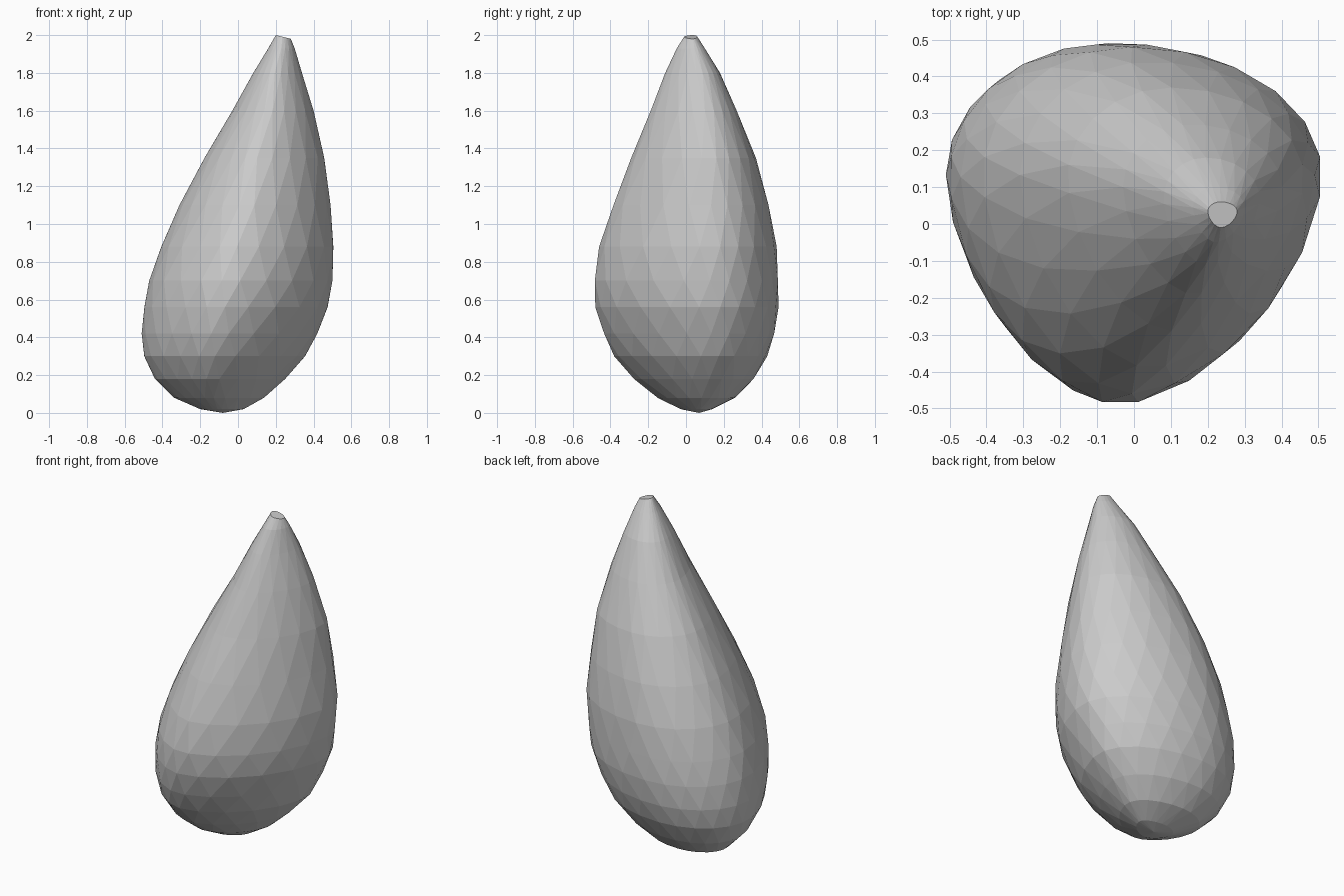
import bpy
import bmesh
from math import cos, sin, pi, copysign

default_cube = bpy.data.objects.get("Cube")
if default_cube:
    bpy.data.objects.remove(default_cube, do_unlink=True)

SIDES = 22

# Cross-sections from bottom to top: height, left, right, front, back
SECTIONS = [
    (.02, -.2, .03, -.03, .14),
    (.08, -.34, .14, -.15, .26),
    (.18, -.44, .25, -.28, .36),
    (.3, -.5, .36, -.38, .43),
    (.42, -.51, .42, -.44, .47),
    (.56, -.5, .48, -.48, .49),
    (.7, -.47, .5, -.49, .49),
    (.88, -.41, .51, -.46, .48),
    (1.1, -.31, .49, -.39, .44),
    (1.35, -.18, .46, -.29, .37),
    (1.6, -.03, .4, -.19, .27),
    (1.8, .08, .34, -.11, .18),
    (1.93, .16, .3, -.05, .1),
    (1.98, .2, .28, -.01, .06),
]


def make_material(name, colour):
    material = bpy.data.materials.new(name)
    material.use_nodes = True
    material.diffuse_color = colour
    shader = material.node_tree.nodes["Principled BSDF"]
    shader.inputs["Base Color"].default_value = colour
    return material


def signed_power(value, power):
    return copysign(abs(value) ** power, value)


def section_point(section, angle):
    """Egg-shaped section: full and round at the back, narrower at the front."""
    height, left, right, front, back = section
    centre_x = (left + right) / 2 - .06 * (right - left)
    centre_y = front + .63 * (back - front)
    across, along = cos(angle), sin(angle)
    power = 1 if along >= 0 else 1.18
    reach_x = right - centre_x if across > 0 else centre_x - left
    reach_y = back - centre_y if along > 0 else centre_y - front
    x = centre_x + reach_x * signed_power(across, power)
    y = centre_y + reach_y * signed_power(along, power)
    return x, y, height


def bridge(bm, lower, upper, shifted):
    """Join two staggered rings with a strip of triangles."""
    for i in range(SIDES):
        j = (i + 1) % SIDES
        if shifted:
            bm.faces.new((lower[i], lower[j], upper[j]))
            bm.faces.new((lower[i], upper[j], upper[i]))
        else:
            bm.faces.new((lower[i], lower[j], upper[i]))
            bm.faces.new((lower[j], upper[j], upper[i]))


def build_body():
    bm = bmesh.new()
    rings = []
    # Every other ring is turned by half a step for a diamond facet pattern
    for level, section in enumerate(SECTIONS):
        stagger = .5 * (level % 2)
        ring = []
        for i in range(SIDES):
            angle = 2 * pi * (i + stagger) / SIDES
            ring.append(bm.verts.new(section_point(section, angle)))
        rings.append(ring)

    # Slanted cut at the tip
    tip = rings[-1]
    edge = min(vert.co.x for vert in tip)
    for vert in tip:
        vert.co.z = 2 - .25 * (vert.co.x - edge)

    for level in range(len(rings) - 1):
        bridge(bm, rings[level], rings[level + 1], level % 2 == 1)

    # Close the rounded bottom and the tip
    bottom = bm.verts.new((-.08, .07, 0))
    for i in range(SIDES):
        bm.faces.new((bottom, rings[0][(i + 1) % SIDES], rings[0][i]))
    bm.faces.new(tip)

    bmesh.ops.recalc_face_normals(bm, faces=bm.faces)
    mesh = bpy.data.meshes.new("teardrop_body")
    bm.to_mesh(mesh)
    bm.free()
    body = bpy.data.objects.new("teardrop_body", mesh)
    bpy.context.collection.objects.link(body)
    return body


body = build_body()
body.data.materials.append(make_material("plain grey", (.6, .6, .6, 1)))
